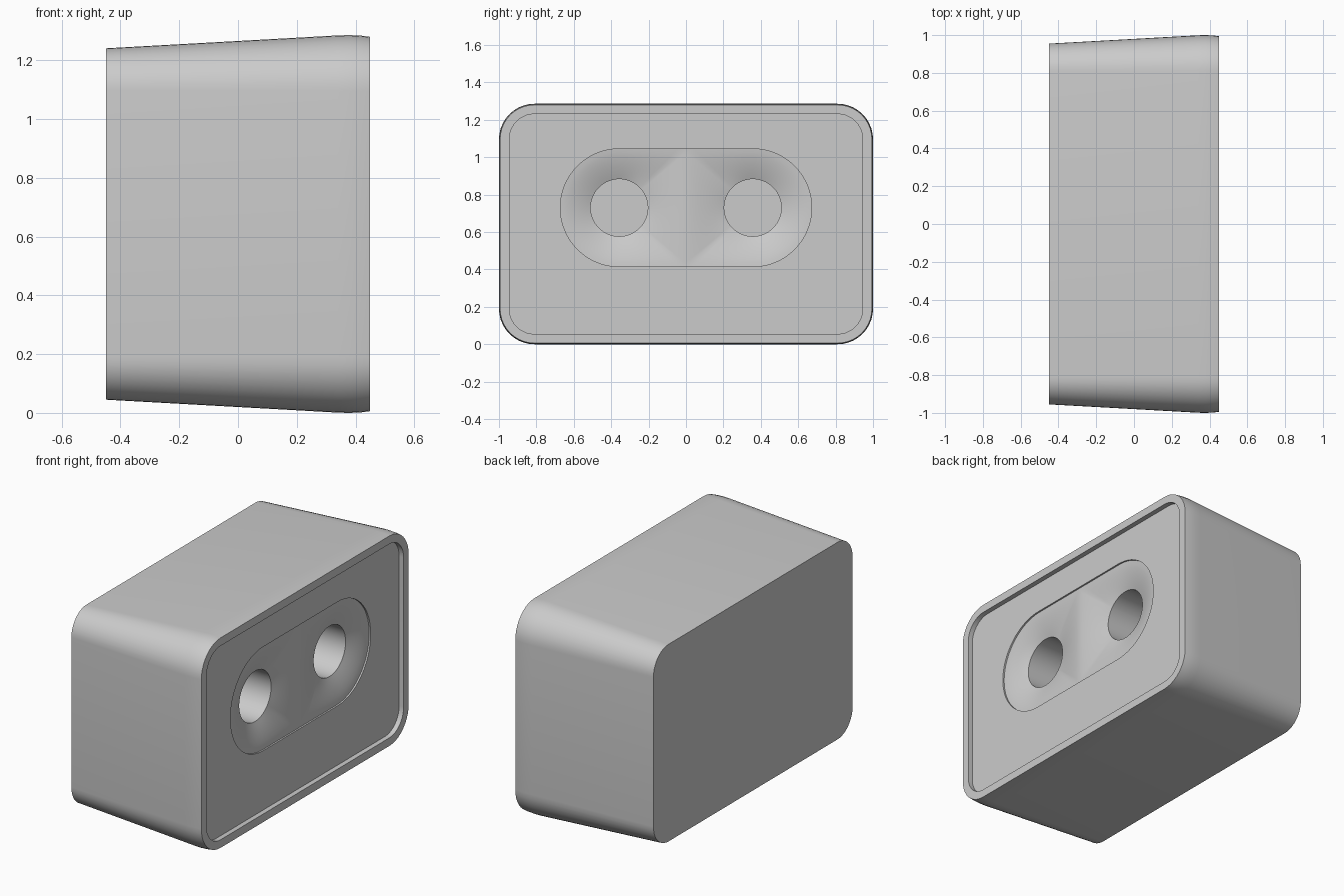
import bpy, bmesh, math
from mathutils import Vector

cube = bpy.data.objects.get("Cube")
if cube:
    bpy.data.objects.remove(cube, do_unlink=True)

grey = bpy.data.materials.new("light grey")
grey.use_nodes = True
colour = (0.6, 0.6, 0.6, 1)
grey.diffuse_color = colour
grey.node_tree.nodes["Principled BSDF"].inputs["Base Color"].default_value = colour

HALF_Y, HALF_Z, CORNER = 1.0, 0.643, 0.19      # widest section of the casing
FRONT, PLATE, STEP = 0.45, 0.42, 0.41          # x of rim, face plate and recess edge
HOLE_Y, HOLE_Z, HOLE_R, RECESS_R = 0.357, 0.73, 0.153, 0.315
HOLE_RIM, HOLE_END = 0.365, -0.1


def rounded_loop(x, half_y, half_z, radius, centre_z, steps):
    """Rounded rectangle in the yz plane, anticlockwise seen from +x."""
    points = []
    for corner, (sy, sz) in enumerate([(1, 1), (-1, 1), (-1, -1), (1, -1)]):
        for i in range(steps + 1):
            a = math.pi / 2 * (corner + i / steps)
            points.append(Vector((x, sy * (half_y - radius) + radius * math.cos(a),
                                  centre_z + sz * (half_z - radius) + radius * math.sin(a))))
    return points


def casing_loop(x, inset):
    return rounded_loop(x, HALF_Y - inset, HALF_Z - inset, CORNER - inset, HALF_Z, 10)


def skin(bm, loops):
    """Join successive closed loops with quads; return their vertices."""
    rings = [[bm.verts.new(p) for p in loop] for loop in loops]
    for a, b in zip(rings, rings[1:]):
        for i in range(len(a)):
            j = (i + 1) % len(a)
            bm.faces.new((a[i], a[j], b[j], b[i]))
    return rings


def finish(bm, name):
    mesh = bpy.data.meshes.new(name)
    bm.to_mesh(mesh)
    bm.free()
    mesh.materials.append(grey)
    obj = bpy.data.objects.new(name, mesh)
    bpy.context.collection.objects.link(obj)
    bpy.ops.object.select_all(action="DESELECT")
    obj.select_set(True)
    bpy.context.view_layer.objects.active = obj
    bpy.ops.object.shade_smooth_by_angle(angle=math.radians(30))
    return obj


# Tapered casing with a raised rim around the face
profile = [(-FRONT, 0.045), (0.34, 0.001), (0.38, 0), (0.42, 0.002),
           (FRONT, 0.006), (FRONT, 0.055), (PLATE, 0.055)]
bm = bmesh.new()
rings = skin(bm, [casing_loop(x, inset) for x, inset in profile])
bm.faces.new(rings[0][::-1])
finish(bm, "casing")


# Face plate with an oblong opening and its small step
def recess_loop(x):
    points = []
    for side in (0, 1):
        for i in range(33):
            a = math.pi * (side - 0.5 + i / 32)
            points.append(Vector((x, (1 - 2 * side) * HOLE_Y + RECESS_R * math.cos(a),
                                  HOLE_Z + RECESS_R * math.sin(a))))
    return points


bm = bmesh.new()
outer = [bm.verts.new(p) for p in casing_loop(PLATE, 0.055)]
inner = skin(bm, [recess_loop(PLATE), recess_loop(STEP)])[0]
edges = []
for ring in (outer, inner):
    for i, v in enumerate(ring):
        w = ring[(i + 1) % len(ring)]
        edges.append(bm.edges.get((v, w)) or bm.edges.new((v, w)))
filled = bmesh.ops.triangle_fill(bm, use_beauty=True, use_dissolve=False,
                                 edges=edges, normal=(1, 0, 0))
for f in filled["geom"]:
    if isinstance(f, bmesh.types.BMFace):
        f.normal_update()
        if f.normal.x < 0:
            f.normal_flip()
finish(bm, "face_plate")


# Dished recess sinking into a round hole, mirrored to the other side
bend = math.atan2(RECESS_R, HOLE_Y)
angles = [math.tau * i / 64 for i in range(64)] + [math.pi - bend, math.pi + bend]
angles.sort()


def reach(a):
    """Distance from the hole centre to the recess edge or the middle line."""
    c, s = math.cos(a), abs(math.sin(a))
    if c > -1e-6:
        return RECESS_R
    return min(RECESS_R / max(s, 1e-6), HOLE_Y / -c)


def dish_loop(t):
    x = STEP + (HOLE_RIM - STEP) * t ** 1.5
    loop = []
    for a in angles:
        r = reach(a) * (1 - t) + HOLE_R * t
        loop.append(Vector((x, HOLE_Y + r * math.cos(a), HOLE_Z + r * math.sin(a))))
    return loop


loops = [dish_loop(i / 8) for i in range(9)]
loops.append([Vector((HOLE_END, p.y, p.z)) for p in loops[-1]])
bm = bmesh.new()
rings = skin(bm, loops)
bm.faces.new(rings[-1])
sockets = finish(bm, "recess_and_holes")
mirror = sockets.modifiers.new("Mirror", "MIRROR")
mirror.use_axis = (False, True, False)
